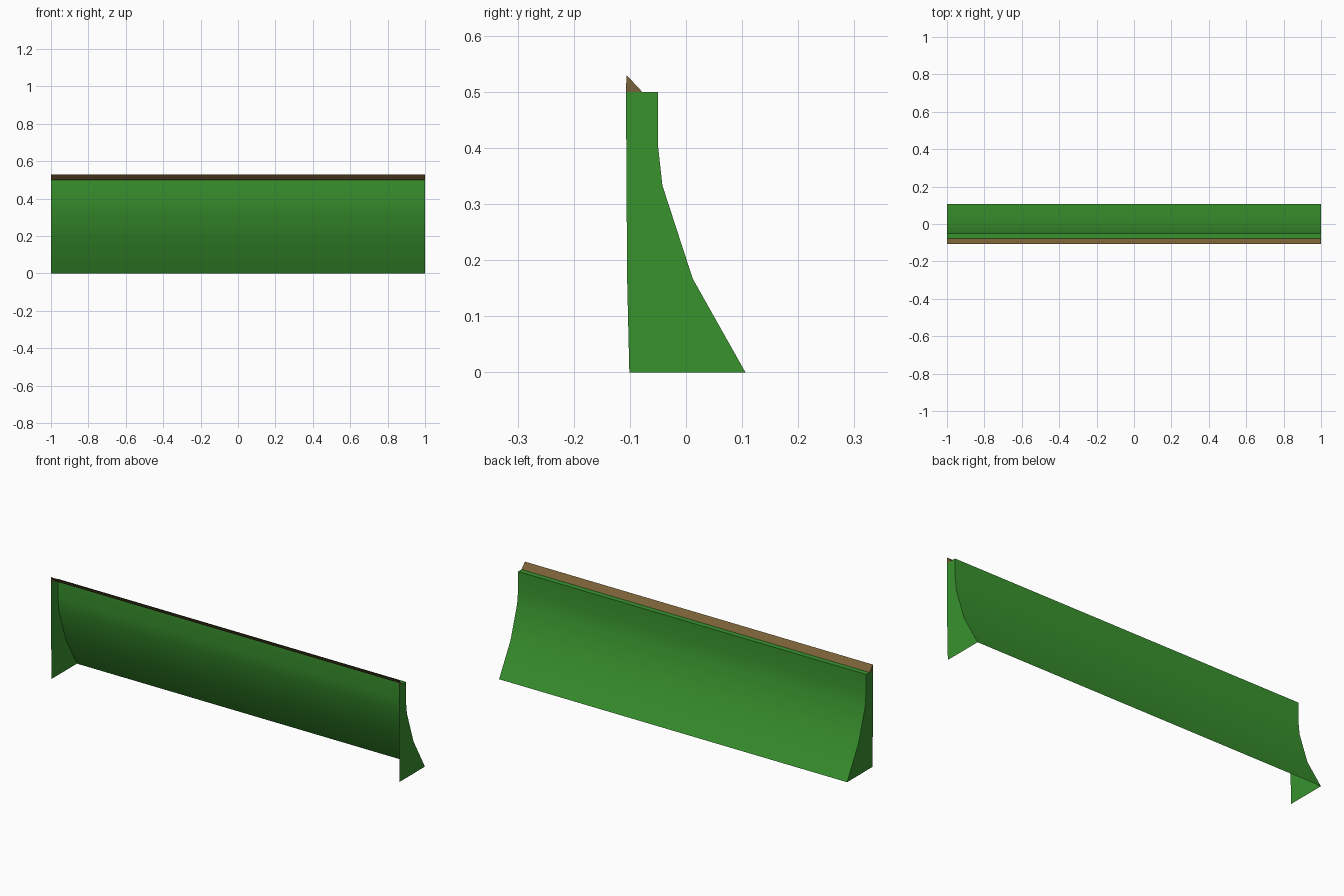
import bpy

if "Cube" in bpy.data.objects:
    bpy.data.objects.remove(bpy.data.objects["Cube"])

HALF = 1.0


def material(name, color):
    m = bpy.data.materials.new(name)
    m.diffuse_color = color
    m.use_nodes = True
    m.node_tree.nodes["Principled BSDF"].inputs["Base Color"].default_value = m.diffuse_color
    return m


green = material("grass_green", (0.04, 0.29, 0.027, 1))
brown = material("soil_brown", (0.195, 0.122, 0.04, 1))


def add(name, verts, faces, mat, smooth=False):
    me = bpy.data.meshes.new(name)
    me.from_pydata(verts, [], faces)
    me.materials.append(mat)
    for p in me.polygons:
        p.use_smooth = smooth
    ob = bpy.data.objects.new(name, me)
    bpy.context.collection.objects.link(ob)
    return ob


def sheet(name, profile, mat, smooth=False):
    """Open strip: a (y, z) profile stretched along x."""
    n = len(profile)
    verts = [(x, y, z) for x in (HALF, -HALF) for y, z in profile]
    faces = [(i, i + 1, n + i + 1, n + i) for i in range(n - 1)]
    add(name, verts, faces, mat, smooth)


def end_caps(name, outline, mat):
    """Flat (y, z) outline repeated at both ends."""
    for side, x in (("right", HALF), ("left", -HALF)):
        idx = list(range(len(outline)))
        if x < 0:
            idx.reverse()
        add(f"{name}_{side}", [(x, y, z) for y, z in outline], [idx], mat)


slope = [(0.106, 0), (0.012, 0.167), (-0.042, 0.333), (-0.05, 0.405), (-0.05, 0.5)]
front = [(-0.107, 0.5), (-0.105, 0.17), (-0.101, 0)]
lip = [(-0.078, 0.5), (-0.106, 0.53)]

# Curved bank, open at the front and underneath
sheet("curved_bank", slope, green, smooth=True)
# Narrow flat ledge on top
sheet("top_ledge", [slope[-1], lip[0]], green)
# Sloping brown lip along the crest
sheet("crest_lip", lip, brown)
# Closed ends of bank and lip
end_caps("bank_end", slope + front, green)
end_caps("lip_end", lip + [front[0]], brown)
